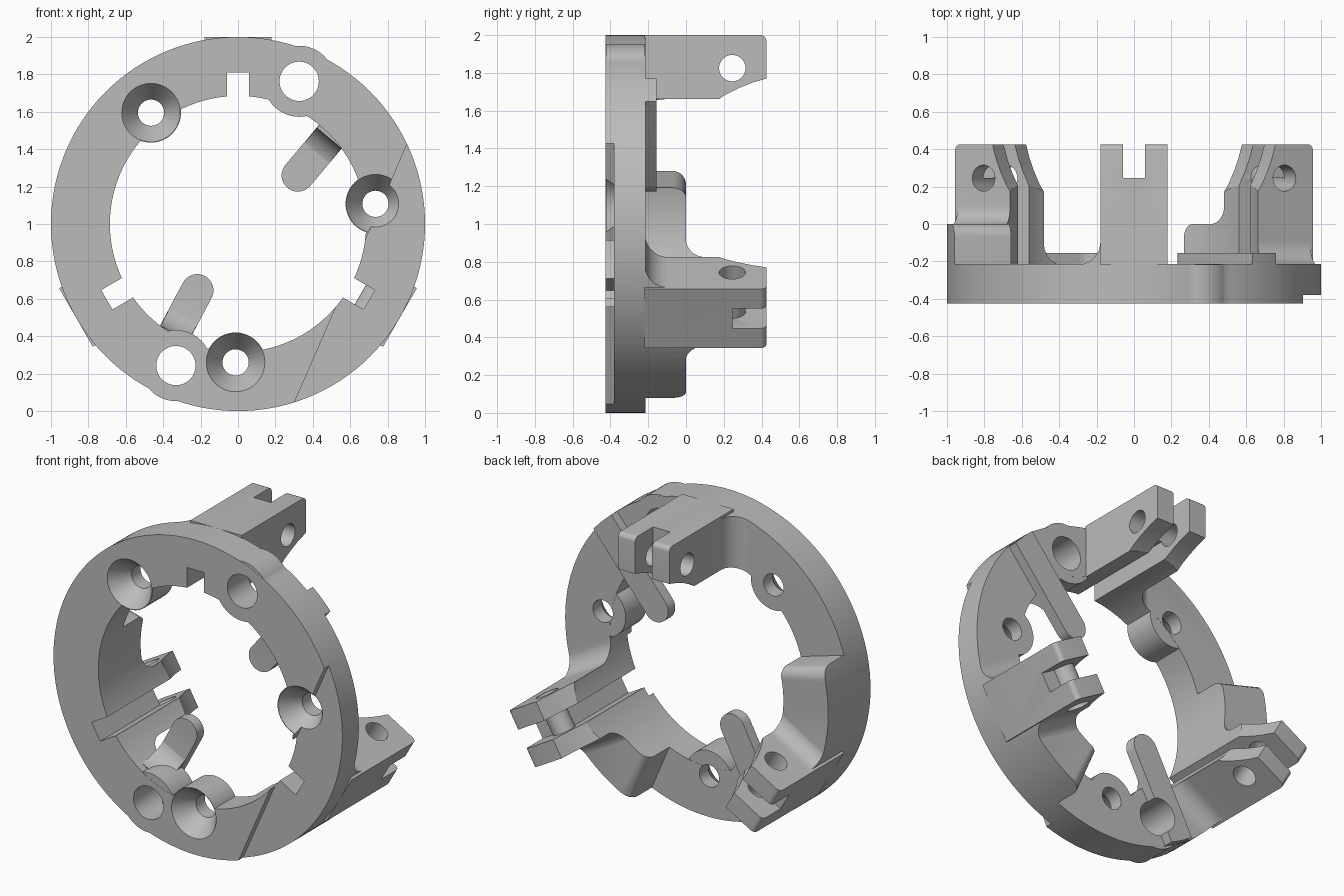
import bpy, bmesh
from math import sin, cos, pi, radians
from mathutils import Matrix, Vector

if "Cube" in bpy.data.objects:
    bpy.data.objects.remove(bpy.data.objects["Cube"])

FRONT, BACK, BORE = -0.425, -0.215, 0.685

grey = bpy.data.materials.new("plain grey")
grey.use_nodes = True
grey.diffuse_color = (0.5, 0.5, 0.5, 1)
grey.node_tree.nodes["Principled BSDF"].inputs["Base Color"].default_value = (0.5, 0.5, 0.5, 1)


def loft(name, rings, closed=True):
    """Skin a list of equal point loops and cap both ends."""
    bm = bmesh.new()
    loops = [[bm.verts.new(p) for p in ring] for ring in rings]
    for a, b in zip(loops, loops[1:]):
        for i in range(len(a)):
            j = (i + 1) % len(a)
            bm.faces.new((a[i], a[j], b[j], b[i]))
    bm.faces.new(loops[0])
    bm.faces.new(loops[-1])
    bmesh.ops.recalc_face_normals(bm, faces=bm.faces)
    mesh = bpy.data.meshes.new(name)
    bm.to_mesh(mesh)
    bm.free()
    mesh.materials.append(grey)
    obj = bpy.data.objects.new(name, mesh)
    bpy.context.collection.objects.link(obj)
    return obj


def arc(cx, cy, r, start, end, n=12):
    steps = [radians(start + (end - start) * i / n) for i in range(n + 1)]
    return [(cx + r * cos(a), cy + r * sin(a)) for a in steps]


def plate(name, pts, y0, y1):
    """Outline in x, z pushed along y."""
    return loft(name, [[(x, y, z) for x, z in pts] for y in (y0, y1)])


def disc(name, x, z, r, y0, y1, n=48):
    return plate(name, arc(x, z, r, 0, 360, n)[:-1], y0, y1)


def boolean(body, tool, op):
    mod = body.modifiers.new(op, "BOOLEAN")
    mod.operation, mod.object, mod.solver = op, tool, "EXACT"
    bpy.context.view_layer.update()
    deps = bpy.context.evaluated_depsgraph_get()
    mesh = bpy.data.meshes.new_from_object(body.evaluated_get(deps))
    body.modifiers.clear()
    body.data = mesh
    bpy.data.objects.remove(tool)


def arm_space(angle):
    """Local x runs clockwise along the ring, local z points outwards."""
    return Matrix.Rotation(radians(90 - angle), 4, "Y")


def place(obj, matrix):
    obj.data.transform(matrix)
    return obj


def side_fillet(side, base, r):
    """Concave fillet between an arm flank and the surface at height base."""
    pts = [(0.17, base - 0.06), (0.18 + r, base - 0.06)]
    pts += arc(0.18 + r, base + r - 0.002, r, 270, 180)
    pts.append((0.17, base + r - 0.002))
    return loft("fillet", [[(side * t, y, z) for t, y in pts] for z in (0.5, 1.2)])


def wing(start, end):
    """Raised sector with a rounded free end at angle end."""
    bend = 4.5
    profile = [(start, -0.3), (start, 0), (end + bend, 0)]
    profile += [(end + bend * (1 - sin(a)), -0.07 * (1 - cos(a)))
                for a in (i * pi / 16 for i in range(1, 9))]
    profile.append((end, -0.3))
    return loft("wing", [[(r * cos(radians(a)), y, r * sin(radians(a))) for a, y in profile]
                         for r in (0.5, 1.25)])


# Ring blank with raised sectors and flank fillets, trimmed to the outer radius
body = disc("clevis_ring", 0, 0, 1.2, FRONT, BACK, 64)
for start, end in ((210, 163.7), (330, 293)):
    boolean(body, wing(start, end), "UNION")
for angle in (90, 210, 330):
    boolean(body, place(side_fillet(-1, BACK, 0.12), arm_space(angle)), "UNION")
    if angle != 90:
        boolean(body, place(side_fillet(1, 0, 0.1), arm_space(angle)), "UNION")
boolean(body, disc("rim", 0, 0, 1, -1, 1, 128), "INTERSECT")

# Three clevis arms
arm_profile = [(-0.22, 0.55), (0.15, 0.55), (0.15, 0.645), (0.21, 0.685),
               (0.28, 0.72), (0.35, 0.748), (0.425, 0.77)]
arm_profile += arc(0.395, 0.97, 0.03, 0, 90, 6) + [(-0.22, 1.0)]
for angle in (90, 210, 330):
    arm = loft("arm", [[(t, y, z) for y, z in arm_profile] for t in (-0.18, 0.18)])
    boolean(body, place(arm, arm_space(angle)), "UNION")
boolean(body, disc("bore", 0, 0, BORE, -1, 1, 96), "DIFFERENCE")

# Bosses around the holes
screws = [(-0.465, 0.595), (0.735, 0.108), (-0.013, -0.74)]
pins = [(0.327, 0.763), (-0.332, -0.757)]
for x, z in screws:
    boolean(body, disc("screw_boss", x, z, 0.16, FRONT + 0.001, BACK - 0.001), "UNION")
for x, z in pins:
    boolean(body, disc("pin_boss", x, z, 0.19, FRONT + 0.001, BACK - 0.001), "UNION")

# Flat strips that cross the ring and end as rounded fingers inside the bore
for x, z, angle in ((0.32, 0.26, 50), (-0.218, -0.355, 242)):
    space = Matrix.Translation((x, 0, z)) @ Matrix.Rotation(radians(-angle), 4, "Y")
    outline = arc(0, 0, 0.087, 90, 270, 16) + [(0.9, -0.087), (0.9, 0.087)]
    strip = place(plate("strip", outline, BACK - 0.01, -0.155), space)
    boolean(strip, disc("strip_trim", 0, 0, 0.998, -1, 1, 128), "INTERSECT")
    root = [(0.34, -0.2), (0.1, -0.2)] + arc(0.1, -0.375, 0.16, 90, 0) + [(0.34, -0.375)]
    gusset = loft("root", [[(s, y, w) for s, y in root] for w in (-0.085, 0.085)])
    boolean(strip, place(gusset, space), "UNION")
    boolean(body, strip, "UNION")

# Shallow step across one side of the front face
across, along = Vector((0.917, -0.4)), Vector((0.4, 0.917))
mid = Vector((0.6, -0.27))
step = [mid + along * a + across * b for a, b in ((-2, 0), (2, 0), (2, 2), (-2, 2))]
boolean(body, plate("step", [tuple(p) for p in step], -0.6, -0.38), "DIFFERENCE")

# Countersunk screw holes and plain pin holes
for x, z in screws:
    sections = ((0.164, FRONT - 0.01), (0.07, -0.305), (0.07, 0.2))
    cone = loft("countersink", [[(px, y, pz) for px, pz in arc(x, z, r, 0, 360, 48)[:-1]]
                                for r, y in sections])
    boolean(body, cone, "DIFFERENCE")
for x, z in pins:
    boolean(body, disc("pin_hole", x, z, 0.105, -1, 1), "DIFFERENCE")

# Groove, end slot and cross hole in every arm
for angle in (90, 210, 330):
    for y0, top in ((-0.8, 0.81), (0.245, 1.3)):
        slot = plate("slot", [(-0.06, 0.5), (0.06, 0.5), (0.06, top), (-0.06, top)], y0, 0.8)
        boolean(body, place(slot, arm_space(angle)), "DIFFERENCE")
    hole = loft("cross_hole", [[(t, y, z) for y, z in arc(0.245, 0.825, 0.07, 0, 360, 32)[:-1]]
                               for t in (-0.25, 0.25)])
    boolean(body, place(hole, arm_space(angle)), "DIFFERENCE")

# Stand on the floor and shade
body.data.transform(Matrix.Translation((0, 0, 1)))
body.data.materials.clear()
body.data.materials.append(grey)
bpy.ops.object.select_all(action="DESELECT")
body.select_set(True)
bpy.context.view_layer.objects.active = body
bpy.ops.object.shade_smooth_by_angle(angle=radians(30))
